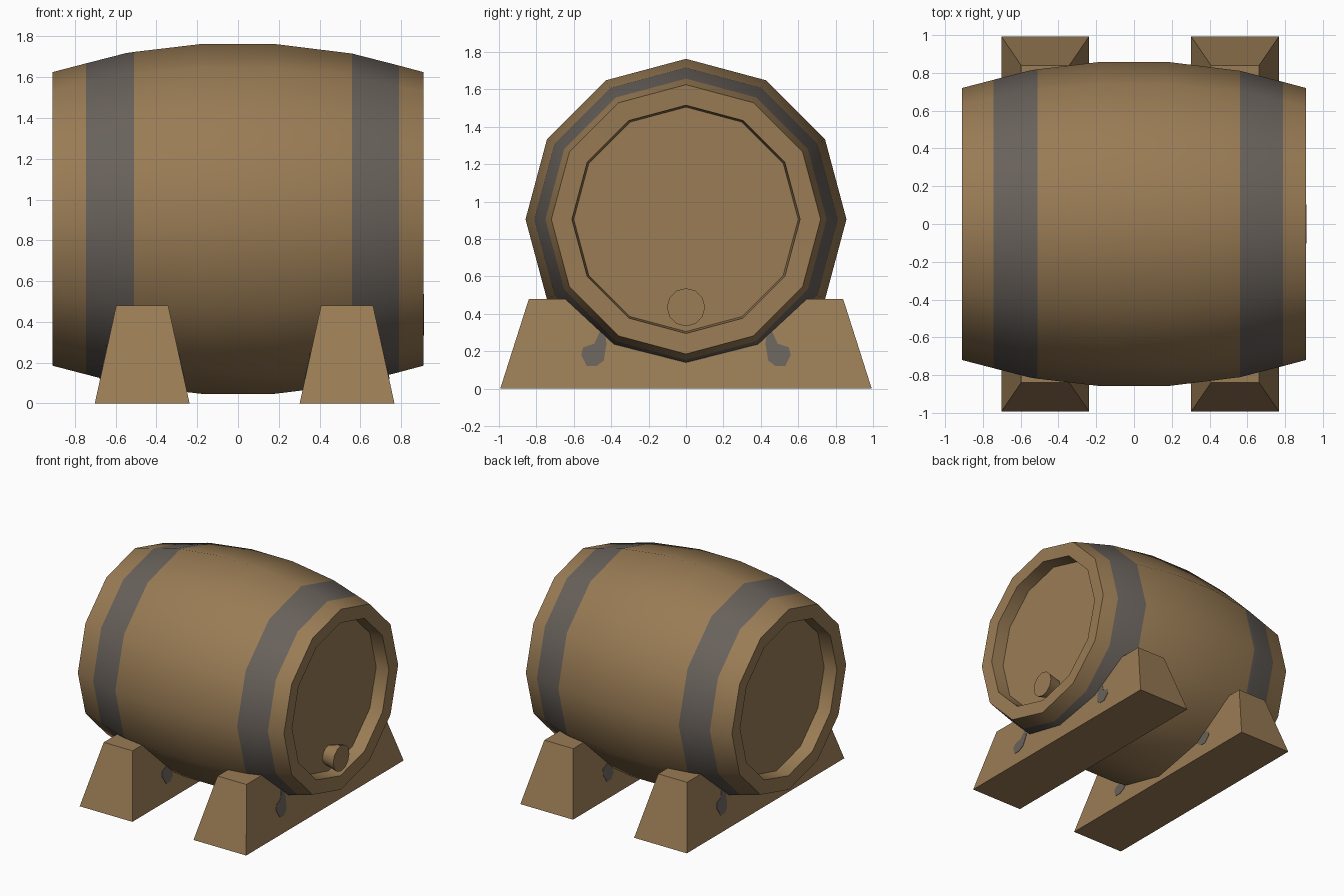
import bpy, bmesh, math

if "Cube" in bpy.data.objects:
    bpy.data.objects.remove(bpy.data.objects["Cube"])

SIDES = 12
AXIS_Z = 0.905


def material(name, rgb):
    m = bpy.data.materials.new(name)
    m.diffuse_color = (*rgb, 1)
    m.use_nodes = True
    m.node_tree.nodes["Principled BSDF"].inputs["Base Color"].default_value = m.diffuse_color
    return m


wood = material("brown wood", (0.32, 0.20, 0.09))
iron = material("grey iron", (0.14, 0.12, 0.105))


def finish(name, bm, mats, smooth=None):
    bmesh.ops.recalc_face_normals(bm, faces=bm.faces)
    me = bpy.data.meshes.new(name)
    bm.to_mesh(me)
    bm.free()
    ob = bpy.data.objects.new(name, me)
    bpy.context.collection.objects.link(ob)
    for m in mats:
        me.materials.append(m)
    if smooth:
        bpy.context.view_layer.objects.active = ob
        ob.select_set(True)
        bpy.ops.object.shade_smooth_by_angle(angle=math.radians(smooth))
        ob.select_set(False)
    return ob


def lathe_x(name, profile, sides, z, mats, bands=(), smooth=40):
    """Revolve (x, radius) points about the x axis and cap both ends."""
    bm = bmesh.new()
    rings = []
    for x, r in profile:
        angles = [2 * math.pi * i / sides for i in range(sides)]
        rings.append([bm.verts.new((x, r * math.sin(a), z + r * math.cos(a))) for a in angles])
    for k in range(len(rings) - 1):
        for i in range(sides):
            j = (i + 1) % sides
            f = bm.faces.new((rings[k][i], rings[k][j], rings[k + 1][j], rings[k + 1][i]))
            f.material_index = int(k in bands)
    bm.faces.new(rings[0])
    bm.faces.new(rings[-1])
    return finish(name, bm, mats, smooth)


# barrel: recessed heads, bulging staves, two iron hoops painted as face bands
barrel_profile = [
    (-0.80, 0.60), (-0.905, 0.61), (-0.91, 0.72),
    (-0.745, 0.763), (-0.55, 0.813), (-0.51, 0.819),
    (-0.18, 0.858), (0.18, 0.858),
    (0.56, 0.811), (0.79, 0.752), (0.91, 0.72),
    (0.905, 0.61), (0.80, 0.60),
]
lathe_x("barrel", barrel_profile, SIDES, AXIS_Z, [wood, iron], bands=(3, 4, 8))

# bung in the right-hand head
lathe_x("bung", [(0.79, 0.075), (0.912, 0.102)], 12, 0.435, [wood])

# sloped support blocks
FOOT_H = 0.48
BASE_HX, TOP_HX = 0.2325, 0.1275
for side, cx in (("left", -0.47), ("right", 0.535)):
    bm = bmesh.new()
    bmesh.ops.create_cube(bm, size=2)
    for v in bm.verts:
        top = v.co.z > 0
        hx, hy = (TOP_HX, 0.84) if top else (BASE_HX, 0.993)
        v.co = (cx + v.co.x * hx, v.co.y * hy, FOOT_H if top else 0)
    finish(side + "_support", bm, [wood])

    # iron-coloured stains on the long faces of each block
    bm = bmesh.new()
    stain = [(0.44, 0.35), (0.425, 0.24), (0.44, 0.15), (0.48, 0.12),
             (0.53, 0.12), (0.56, 0.18), (0.55, 0.22), (0.49, 0.24)]
    for sx in (-1, 1):
        for sy in (-1, 1):
            ring = []
            for y, z in stain:
                half = BASE_HX + (TOP_HX - BASE_HX) * z / FOOT_H + 0.003
                ring.append(bm.verts.new((cx + sx * half, sy * y, z)))
            f = bm.faces.new(ring)
            ext = bmesh.ops.extrude_face_region(bm, geom=[f])
            for v in ext["geom"]:
                if isinstance(v, bmesh.types.BMVert):
                    v.co.x -= sx * 0.005
    finish(side + "_support_stains", bm, [iron])
